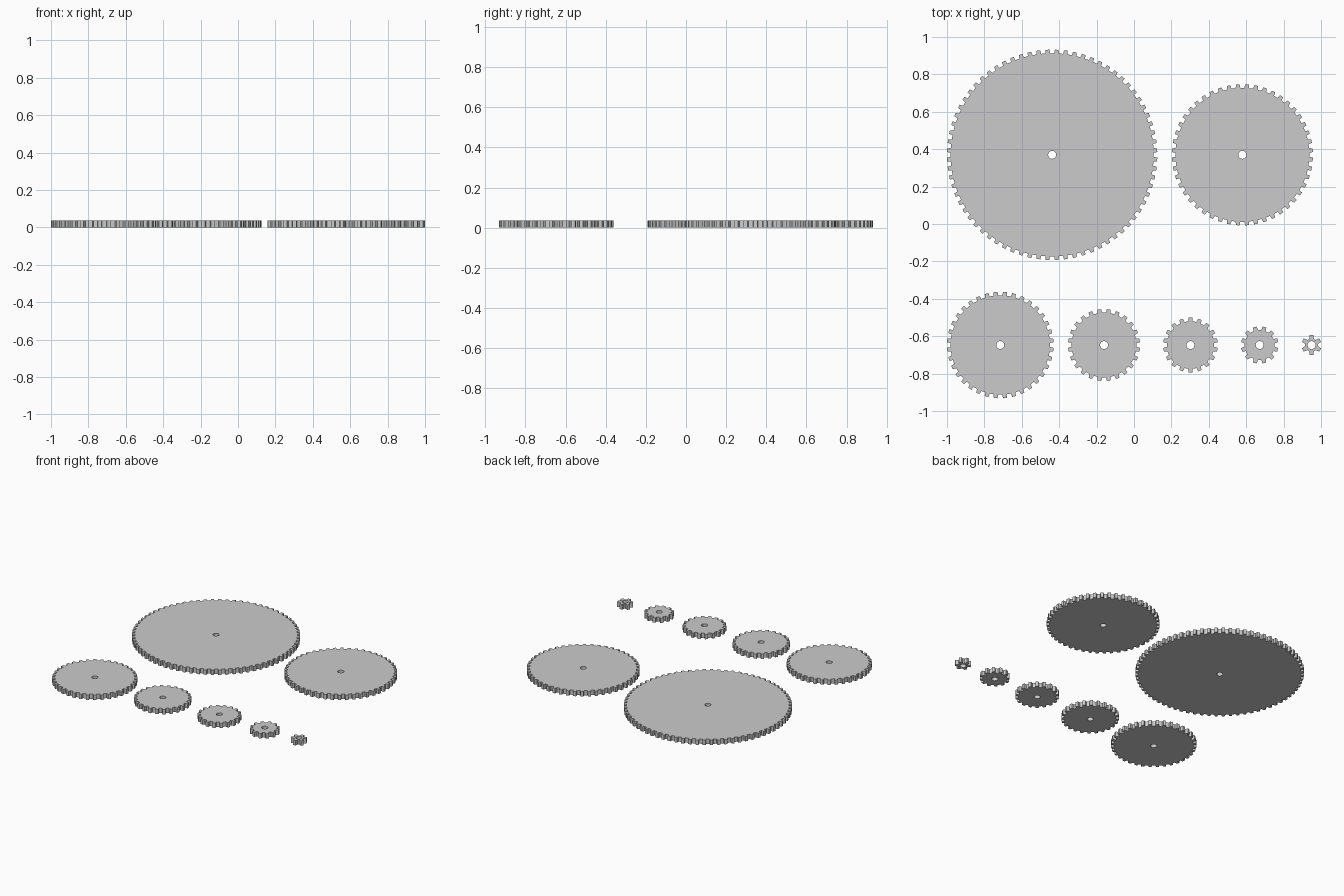
import bpy, bmesh
from math import pi, sin, cos, asin

if "Cube" in bpy.data.objects:
    bpy.data.objects.remove(bpy.data.objects["Cube"])

U = 2 / 259.6        # half module: pitch radius = teeth * U
THICK = 0.036
BORE = 2.75 * U
LEFT = -129.8        # left edge of the layout, in units of U


def ring(bm, pts):
    vs = [bm.verts.new((x, y, 0)) for x, y in pts]
    return [bm.edges.new((a, b)) for a, b in zip(vs, vs[1:] + vs[:1])]


def gear(teeth, x, y):
    tip, root = (teeth + 1) * U, (teeth - 1.5) * U
    a_tip, a_root = asin(1.3 * U / tip), asin(1.6 * U / root)
    outline = []
    for i in range(teeth):
        mid = (i + 0.5) * 2 * pi / teeth
        for r, a in ((root, -a_root), (tip, -a_tip), (tip, a_tip), (root, a_root)):
            outline.append((r * cos(mid + a), r * sin(mid + a)))
    bore = [(BORE * cos(k * pi / 16), BORE * sin(k * pi / 16)) for k in range(32)]

    # flat toothed disc with a bore, extruded upward
    bm = bmesh.new()
    edges = ring(bm, outline) + ring(bm, bore)
    bmesh.ops.triangle_fill(bm, use_beauty=True, edges=edges, normal=(0, 0, 1))
    ext = bmesh.ops.extrude_face_region(bm, geom=bm.faces[:], use_keep_orig=True)
    top = [v for v in ext["geom"] if isinstance(v, bmesh.types.BMVert)]
    bmesh.ops.translate(bm, verts=top, vec=(0, 0, THICK))
    bmesh.ops.recalc_face_normals(bm, faces=bm.faces[:])

    name = f"gear_{teeth}_teeth"
    me = bpy.data.meshes.new(name)
    bm.to_mesh(me)
    bm.free()
    ob = bpy.data.objects.new(name, me)
    ob.location = (x * U, y * U, 0)
    bpy.context.collection.objects.link(ob)


# back row: two large gears
gear(72, LEFT + 73, 48)
gear(48, LEFT + 73 + 132, 48)

# front row: gears of falling size
x = LEFT + 37
for teeth, step in ((36, 72), (24, 60), (18, 48), (12, 36), (6, 0)):
    gear(teeth, x, -84)
    x += step
